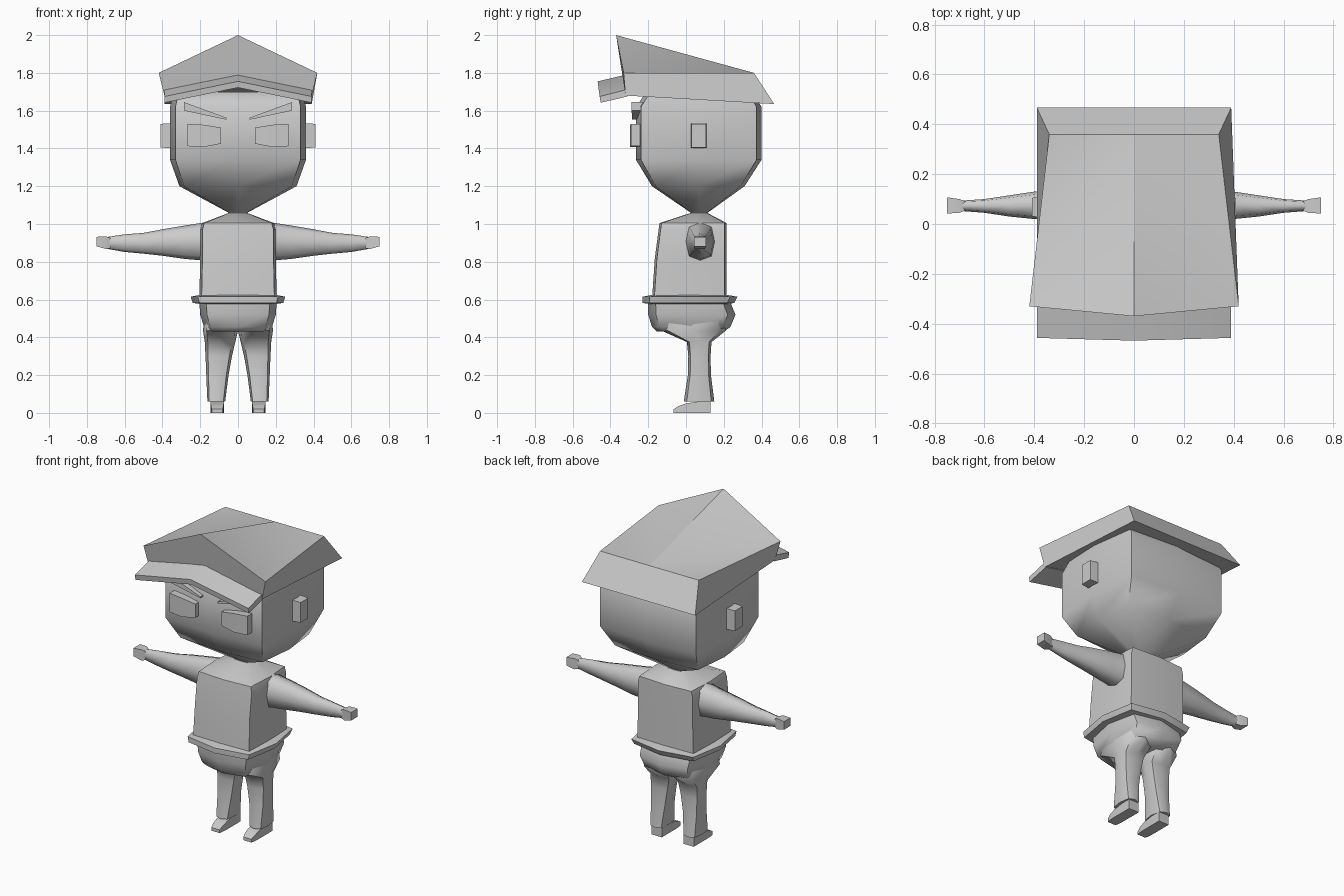
import bpy, bmesh, math


def build(name, verts, faces, mirror=False, angle=45):
    bm = bmesh.new()
    vs = [bm.verts.new(v) for v in verts]
    for f in faces:
        bm.faces.new([vs[i] for i in f])
    bmesh.ops.recalc_face_normals(bm, faces=bm.faces)
    me = bpy.data.meshes.new(name)
    bm.to_mesh(me)
    bm.free()
    me.shade_smooth()
    me.set_sharp_from_angle(angle=math.radians(angle))
    ob = bpy.data.objects.new(name, me)
    bpy.context.collection.objects.link(ob)
    if mirror:
        mod = ob.modifiers.new("Mirror", 'MIRROR')
        mod.use_mirror_merge = False
    return ob


def skin(name, rings, mirror=False, angle=45):
    """Join equal-sized point rings into a closed tube."""
    n, m = len(rings[0]), len(rings)
    faces = [(r * n + i, r * n + (i + 1) % n, (r + 1) * n + (i + 1) % n, (r + 1) * n + i)
             for r in range(m - 1) for i in range(n)]
    faces += [tuple(range(n)), tuple(range((m - 1) * n, m * n))]
    return build(name, [p for r in rings for p in r], faces, mirror, angle)


def loft(name, axis, rows, k=None, mirror=False, angle=45):
    """Rows are (position, a0, a1, b0, b1). k pulls in the corners of an
    eight-point section; without it the section is a plain rectangle."""
    if k:
        sect = [(0, -1), (k, -k), (1, 0), (k, k), (0, 1), (-k, k), (-1, 0), (-k, -k)]
    else:
        sect = [(-1, -1), (1, -1), (1, 1), (-1, 1)]
    rings = []
    for t, a0, a1, b0, b1 in rows:
        ring = []
        for u, v in sect:
            a = (a0 + a1) / 2 + u * (a1 - a0) / 2
            b = (b0 + b1) / 2 + v * (b1 - b0) / 2
            ring.append({'x': (t, a, b), 'y': (a, t, b), 'z': (a, b, t)}[axis])
        rings.append(ring)
    return skin(name, rings, mirror, angle)


# Head tapering down to a thin neck
loft("head", 'z', [(1.04, -.05, .05, .02, .12), (1.06, -.05, .05, .025, .115),
                   (1.20, -.31, .31, -.18, .31), (1.34, -.36, .36, -.265, .40),
                   (1.62, -.36, .36, -.265, .40), (1.70, -.34, .34, -.21, .35)],
     k=.92, angle=60)

# Face details
loft("ear", 'x', [(.33, .025, .11, 1.40, 1.535), (.41, .03, .105, 1.405, 1.53)], mirror=True)
loft("eye", 'x', [(.09, -.292, -.22, 1.425, 1.51), (.18, -.296, -.22, 1.408, 1.525),
                  (.268, -.290, -.20, 1.412, 1.53)], mirror=True)
loft("eyebrow", 'x', [(.06, -.285, -.22, 1.552, 1.562), (.285, -.288, -.20, 1.60, 1.645)],
     mirror=True)

# Cap crown: peaked front falling to a level back edge
crown = [(-.42, -.33, 1.80), (0, -.37, 2.0), (.42, -.33, 1.80),
         (.34, .36, 1.80), (0, .36, 1.80), (-.34, .36, 1.80),
         (-.39, -.32, 1.68), (0, -.32, 1.755), (.39, -.32, 1.68),
         (.39, .467, 1.635), (0, .467, 1.635), (-.39, .467, 1.635)]
build("cap_crown", crown,
      [(0, 1, 4), (0, 4, 5), (1, 2, 4), (2, 3, 4),
       (0, 6, 7, 1), (1, 7, 8, 2), (2, 8, 9, 3), (3, 9, 10, 4), (4, 10, 11, 5), (5, 11, 6, 0),
       (6, 11, 10, 7), (7, 10, 9, 8)])

# Cap brim: a bent plate
skin("cap_brim", [[(x, -.32, z + .035), (x, y, z), (x, y + .005, z - .033), (x, -.31, z)]
                  for x, y, z in [(-.39, -.457, 1.675), (0, -.468, 1.755), (.39, -.457, 1.675)]])

# Shirt with a flared hem
loft("torso", 'z', [(.60, -.205, .205, -.18, .215), (.82, -.20, .20, -.165, .215),
                    (.97, -.20, .20, -.145, .215), (1.005, -.19, .19, -.14, .215),
                    (1.06, -.045, .045, .03, .11)], k=.94, angle=50)
loft("shirt_hem", 'z', [(.575, -.19, .19, -.18, .22), (.582, -.24, .24, -.23, .255),
                        (.615, -.25, .25, -.23, .272), (.625, -.20, .20, -.18, .215)],
     k=.85)

# Arms and hands
loft("arm", 'x', [(.10, -.02, .17, .80, 1.02), (.20, 0, .15, .808, 1.005),
                  (.28, .01, .145, .815, .992), (.40, .02, .13, .832, .972),
                  (.50, .03, .115, .843, .953), (.60, .045, .10, .852, .945),
                  (.69, .052, .094, .868, .932)], k=.78, mirror=True, angle=60)
loft("hand", 'x', [(.675, .055, .09, .872, .925), (.70, .045, .10, .868, .935),
                   (.75, .042, .107, .882, .932)], mirror=True)

# Trousers
loft("trouser_seat", 'z', [(.43, -.165, .165, -.155, .20), (.455, -.18, .18, -.18, .235),
                           (.52, -.20, .20, -.20, .262), (.585, -.205, .205, -.20, .235)],
     k=.82, angle=60)
loft("trouser_leg", 'z', [(.06, .068, .162, -.012, .15), (.20, .05, .168, .01, .132),
                          (.30, .032, .172, .012, .13), (.375, .014, .176, .005, .135),
                          (.435, .0, .185, -.13, .21), (.50, .0, .18, -.12, .20)],
     k=.8, mirror=True, angle=60)

# Shoes
loft("shoe", 'y', [(-.065, .082, .138, 0, .02), (-.04, .077, .143, 0, .036),
                   (0, .075, .145, 0, .05), (.13, .075, .145, 0, .07)], mirror=True)
